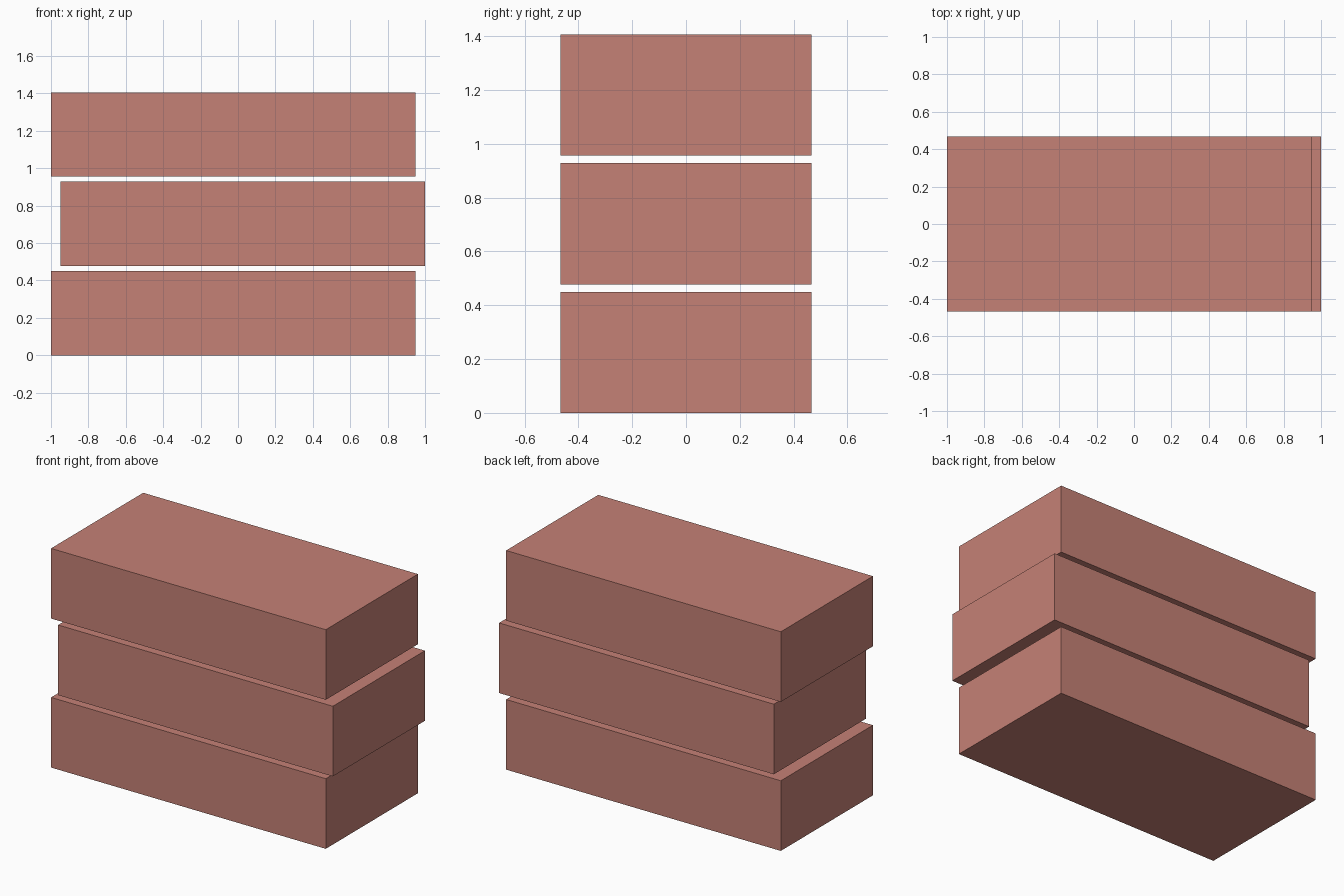
import bpy

if "Cube" in bpy.data.objects:
    bpy.data.objects.remove(bpy.data.objects["Cube"])

LENGTH, DEPTH, HEIGHT = 1.95, 0.934, 0.45
PITCH = 0.478    # brick height plus the open joint
SHIFT = 0.025    # alternating sideways offset of each course

clay = bpy.data.materials.new("brick_clay")
clay.diffuse_color = (0.56, 0.22, 0.18, 1.0)
clay.use_nodes = True
clay.node_tree.nodes["Principled BSDF"].inputs["Base Color"].default_value = clay.diffuse_color


def add_brick(name, x, z_bottom):
    bpy.ops.mesh.primitive_cube_add(size=1, location=(x, 0, z_bottom + HEIGHT / 2))
    brick = bpy.context.object
    brick.name = name
    brick.scale = (LENGTH, DEPTH, HEIGHT)
    bpy.ops.object.transform_apply(location=False, rotation=False, scale=True)
    brick.data.materials.append(clay)


# Three stacked bricks, the middle one shifted the other way
for i, name in enumerate(("bottom_brick", "middle_brick", "top_brick")):
    add_brick(name, SHIFT if i % 2 else -SHIFT, i * PITCH)
